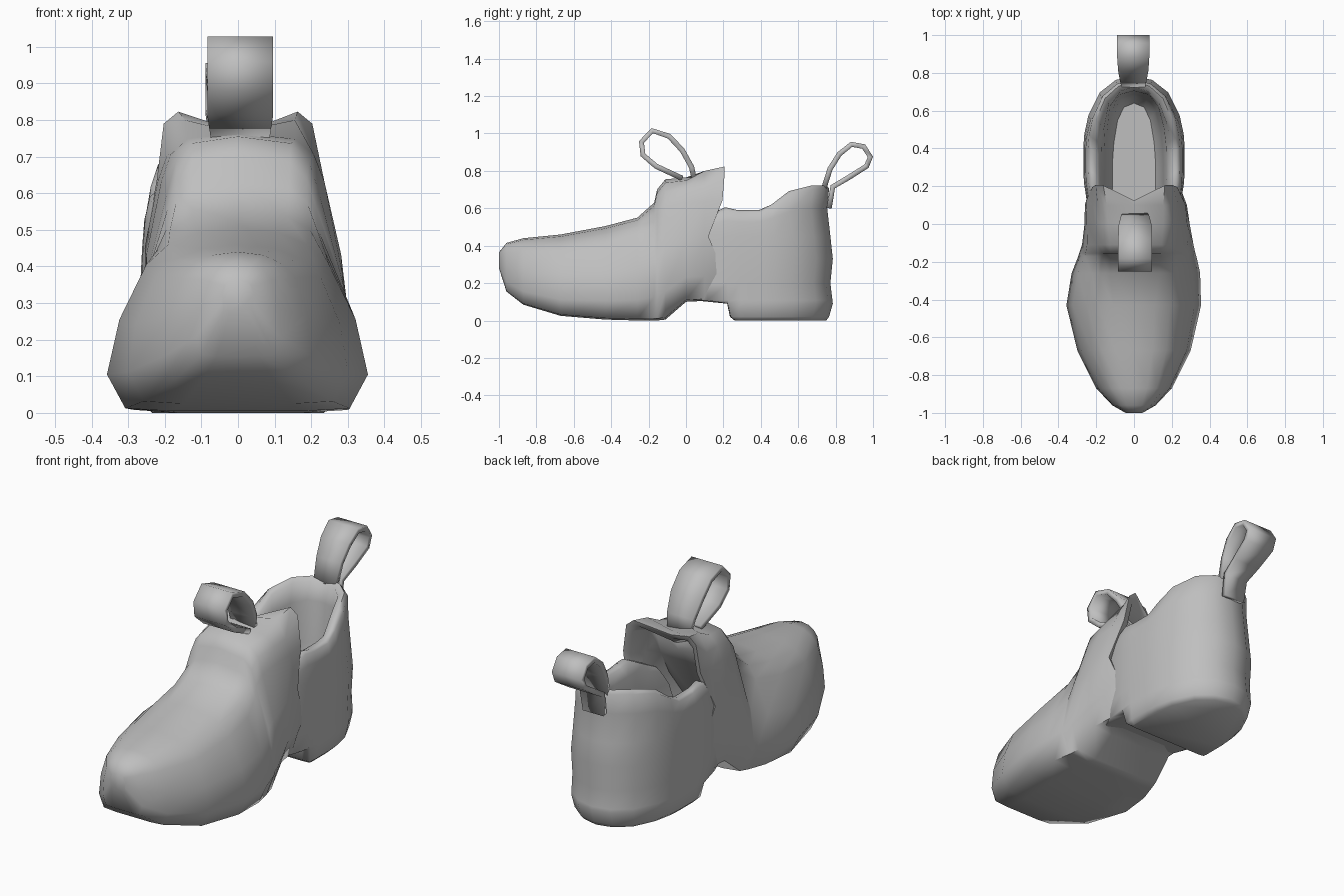
import bpy, bmesh, math
from mathutils import Vector

grey = bpy.data.materials.new("plain_grey")
grey.diffuse_color = (0.52, 0.52, 0.52, 1)


def finish(name, bm, thickness=0, offset=-1, angle=60):
    """Turn a bmesh into a smooth shaded object, thickened if wanted."""
    bmesh.ops.recalc_face_normals(bm, faces=bm.faces)
    me = bpy.data.meshes.new(name)
    bm.to_mesh(me)
    bm.free()
    me.materials.append(grey)
    ob = bpy.data.objects.new(name, me)
    bpy.context.collection.objects.link(ob)
    bpy.ops.object.select_all(action='DESELECT')
    ob.select_set(True)
    bpy.context.view_layer.objects.active = ob
    bpy.ops.object.shade_smooth_by_angle(angle=math.radians(angle))
    if thickness:
        mod = ob.modifiers.new("thickness", 'SOLIDIFY')
        mod.thickness = thickness
        mod.offset = offset
    return ob


def loft(rings, skip=lambda ring, seg: False):
    """Bridge closed rings of equal length and cap both ends."""
    bm = bmesh.new()
    rows = [[bm.verts.new(p) for p in r] for r in rings]
    n = len(rows[0])
    for i in range(len(rows) - 1):
        for j in range(n):
            if not skip(i, j):
                k = (j + 1) % n
                bm.faces.new((rows[i][j], rows[i][k], rows[i + 1][k], rows[i + 1][j]))
    bm.faces.new(rows[0])
    bm.faces.new(rows[-1])
    return bm


def lerp_table(table, x):
    for (a, p), (b, q) in zip(table, table[1:]):
        if x <= b:
            return p + (q - p) * max(0, (x - a) / (b - a))
    return table[-1][1]


# Front upper: sections along y -> (y, bottom, top, left width, right width, shoulder)
stations = [
    (-1.00, 0.28, 0.365, 0.045, 0.045, 0.80),
    (-0.96, 0.155, 0.415, 0.115, 0.115, 0.80),
    (-0.87, 0.085, 0.44, 0.20, 0.20, 0.78),
    (-0.67, 0.025, 0.46, 0.30, 0.30, 0.75),
    (-0.43, 0.005, 0.505, 0.358, 0.355, 0.70),
    (-0.26, 0.0, 0.55, 0.33, 0.35, 0.68),
    (-0.17, 0.0, 0.63, 0.295, 0.33, 0.66),
    (-0.155, 0.0, 0.70, 0.29, 0.325, 0.66),
    (-0.11, 0.005, 0.755, 0.275, 0.315, 0.70),
    (0.00, 0.10, 0.765, 0.262, 0.295, 0.80),
    (0.10, 0.105, 0.768, 0.26, 0.28, 0.84),
]


def section(y, zb, zt, wl, wr, k):
    box = min(1, max(0, (y + 0.4) / 0.25))      # rounder toe, squarer tongue
    h = [(0.5, 0.0), (0.86, 0.015), (1.0, 0.2), ((1 + k) / 2 + 0.055, 0.5),
         (k, 0.8), (k * (0.76 + 0.12 * box), 0.91), (k * (0.44 + 0.22 * box), 0.975)]
    pts = [(0, 0)] + h + [(0, 1)] + [(-u, v) for u, v in reversed(h)]
    return [Vector((u * (wr if u > 0 else wl), y, zb + v * (zt - zb))) for u, v in pts]


rings = [section(*s) for s in stations]
for p in rings[-1]:
    if p.z > 0.74 and abs(p.x) > 0.05:
        p.z = 0.80
# Back edge: ears at both sides, a dip in the middle, lower part tucked into the heel cup
edge = section(0.2, 0.13, 0.77, 0.26, 0.27, 0.85)
for i, p in enumerate(edge):
    j = min(i, len(edge) - i)
    s = math.copysign(1, p.x)
    if j <= 3:
        p.x *= 0.9
    elif j == 4:
        p.y = 0.12
    elif j == 5:
        p.y = 0.195
    elif j == 6:
        p.x, p.y, p.z = s * 0.203, 0.207, 0.79
    elif j == 7:
        p.x, p.y, p.z = s * 0.163, 0.205, 0.823
    else:
        p.y, p.z = 0.125, 0.76
rings.append(edge)
# Rolled lip and the slanted inner wall behind the tongue
rings.append([Vector((p.x * 0.86, p.y - 0.015, 0.43 + (p.z - 0.43) * 0.92)) for p in edge])
rings.append([Vector((p.x * 0.78, 0.08, 0.43 + (p.z - 0.43) * 0.82)) for p in edge])
rings.append([Vector((p.x * 0.6, -0.3 + 0.48 * p.z, 0.43 + (p.z - 0.43) * 0.7)) for p in edge])
finish("front_upper", loft(rings))

# Heel cup: plan outline as (fraction along y, fraction of width)
outline = [(0.0, 0.82), (0.1, 0.93), (0.25, 0.99), (0.34, 1.0), (0.5, 1.0), (0.59, 0.98),
           (0.72, 0.9), (0.88, 0.68), (0.97, 0.36)]
rim = [(0.0, 0.50), (0.15, 0.58), (0.2, 0.61), (0.25, 0.59), (0.43, 0.59), (0.51, 0.68),
       (0.65, 0.72), (0.80, 0.725)]
# Levels: (height, blend to rim, front y, back y, half width)
levels = [
    (0.0, 0, 0.26, 0.75, 0.235),
    (0.02, 0, 0.235, 0.765, 0.255),
    (0.09, 0, 0.22, 0.785, 0.266),
    (0.108, 0, 0.04, 0.783, 0.266),
    (0.20, 0, 0.04, 0.772, 0.268),
    (0.33, 0, 0.04, 0.785, 0.268),
    (0.45, 0, 0.04, 0.772, 0.262),
    (0.45, 0.55, 0.04, 0.755, 0.256),
    (0.45, 0.93, 0.04, 0.765, 0.243),
    (0.45, 1.0, 0.03, 0.752, 0.225),
    # padded lining down to the footbed
    (0.45, 0.95, 0.02, 0.725, 0.195),
    (0.45, 0.60, 0.0, 0.705, 0.172),
    (0.40, 0, -0.05, 0.69, 0.155),
    (0.24, 0, -0.10, 0.675, 0.14),
    (0.18, 0, -0.10, 0.64, 0.115),
]
full = outline + [(1.0, 0.0)] + [(s, -w) for s, w in reversed(outline)]
rings = []
for n, (z, blend, y0, y1, w) in enumerate(levels):
    ring = []
    for s, f in full:
        y = y0 + s * (y1 - y0)
        if n < 3:       # heel block: cut straight at its front
            y = max(y0 + 0.02 * s, 0.04 + s * (y1 - 0.04))
        if n > 10:      # fuller, rounder back of the lining
            f = math.copysign(abs(f) ** 0.75, f)
        ring.append((f * w, y, z + blend * (lerp_table(rim, y) - z)))
    rings.append(ring)
last = len(full) - 1
finish("heel_cup", loft(rings, lambda i, j: j == last and i >= 3))


def pull_loop(name, cx, path):
    """Fabric loop: side path of (y, z, half width), extruded across x."""
    bm = bmesh.new()
    rows = [[bm.verts.new((cx + sx * w, y, z)) for sx in (-1, 1)] for y, z, w in path]
    for a, b in zip(rows, rows[1:]):
        bm.faces.new((a[0], a[1], b[1], b[0]))
    finish(name, bm, 0.028, 0)


pull_loop("front_pull_loop", 0.006, [
    (0.045, 0.75, 0.065), (0.03, 0.82, 0.075), (-0.02, 0.91, 0.088), (-0.09, 0.985, 0.09),
    (-0.18, 1.015, 0.09), (-0.238, 0.955, 0.09), (-0.23, 0.885, 0.09),
    (-0.16, 0.825, 0.09), (-0.02, 0.76, 0.08)])
pull_loop("rear_pull_loop", -0.004, [
    (0.735, 0.70, 0.062), (0.77, 0.81, 0.07), (0.82, 0.89, 0.08), (0.885, 0.942, 0.085),
    (0.95, 0.93, 0.085), (0.986, 0.875, 0.085), (0.965, 0.825, 0.085),
    (0.87, 0.765, 0.075), (0.785, 0.715, 0.065), (0.765, 0.60, 0.06)])
